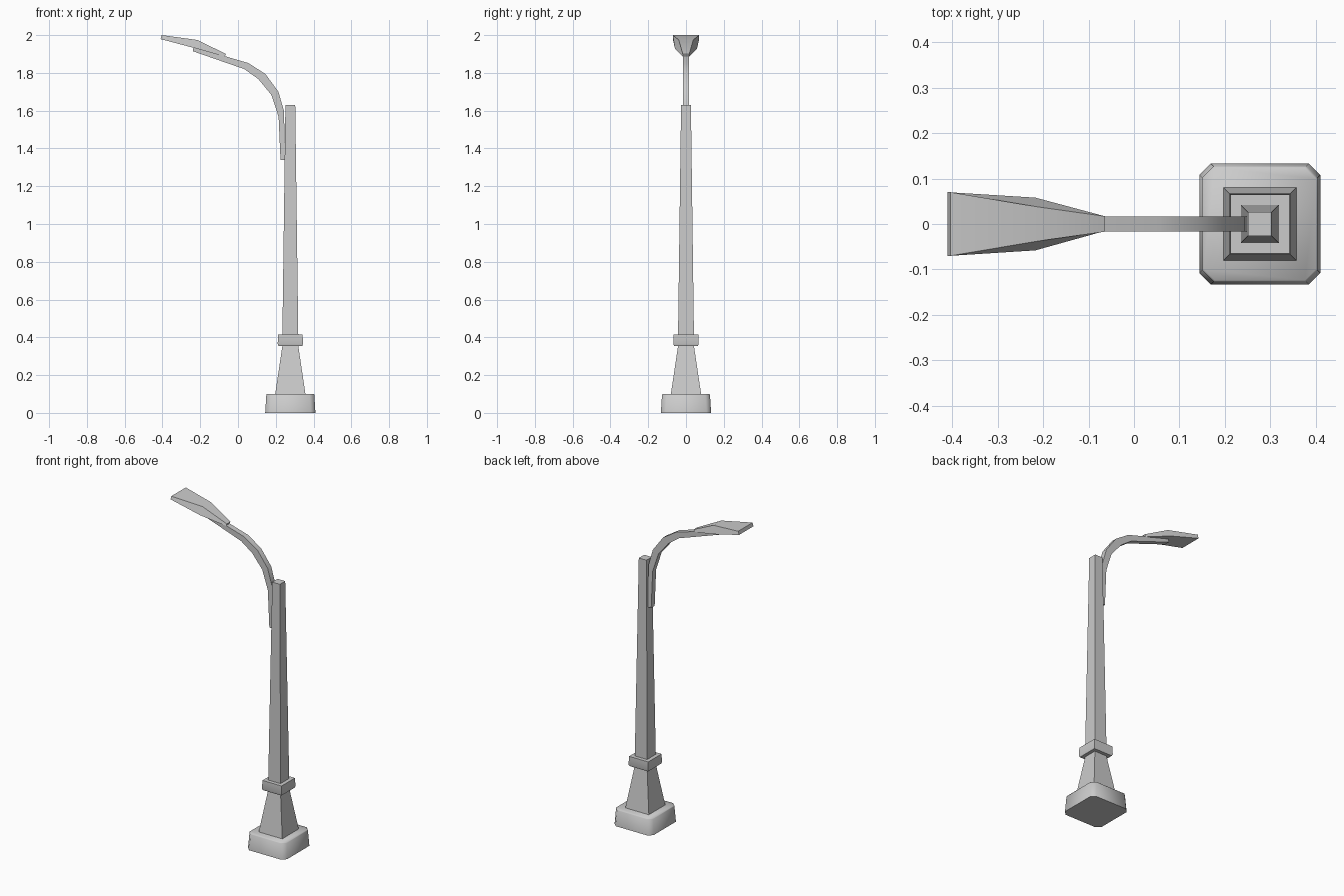
import bpy
import math

cube = bpy.data.objects.get("Cube")
if cube:
    bpy.data.objects.remove(cube)

POLE_X = 0.277

metal = bpy.data.materials.new("grey metal")
metal.use_nodes = True
metal.diffuse_color = (0.6, 0.6, 0.6, 1)
metal.node_tree.nodes["Principled BSDF"].inputs["Base Color"].default_value = (0.6, 0.6, 0.6, 1)


def loft(name, rings, smooth=30):
    """Skin a list of equal-sized point rings and cap both ends."""
    n = len(rings[0])
    verts = [p for ring in rings for p in ring]
    faces = [list(range(n))[::-1], list(range(len(verts) - n, len(verts)))]
    for r in range(len(rings) - 1):
        for i in range(n):
            j = (i + 1) % n
            faces.append([r * n + i, r * n + j, (r + 1) * n + j, (r + 1) * n + i])
    mesh = bpy.data.meshes.new(name)
    mesh.from_pydata(verts, [], faces)
    mesh.materials.append(metal)
    obj = bpy.data.objects.new(name, mesh)
    bpy.context.collection.objects.link(obj)
    bpy.ops.object.select_all(action="DESELECT")
    obj.select_set(True)
    bpy.context.view_layer.objects.active = obj
    # Make every shell face outward
    bpy.ops.object.mode_set(mode="EDIT")
    bpy.ops.mesh.select_all(action="SELECT")
    bpy.ops.mesh.normals_make_consistent(inside=False)
    bpy.ops.object.mode_set(mode="OBJECT")
    bpy.ops.object.shade_smooth_by_angle(angle=math.radians(smooth))
    return obj


def square(h, z):
    return [(POLE_X + sx * h, sy * h, z) for sx, sy in ((-1, -1), (1, -1), (1, 1), (-1, 1))]


def octagon(h, z, cut=0.025):
    c = h - cut
    pts = ((-c, -h), (c, -h), (h, -c), (h, c), (c, h), (-c, h), (-h, c), (-h, -c))
    return [(POLE_X + x, y, z) for x, y in pts]


def section(lower, upper, low_half, up_half):
    """Cross-section of the arm or lamp, from lower and upper (x, z) points."""
    (lx, lz), (ux, uz) = lower, upper
    return [(lx, -low_half, lz), (lx, low_half, lz), (ux, up_half, uz), (ux, -up_half, uz)]


# Post, from the ground up
loft("base", [octagon(0.133, 0), octagon(0.127, 0.096), octagon(0.124, 0.1)], 60)
loft("pedestal", [square(0.08, 0.1), square(0.042, 0.355)])
loft("collar", [square(0.063, 0.355), square(0.067, 0.365), square(0.065, 0.415)])
loft("pole", [square(0.042, 0.415), square(0.026, 1.63)])

# Curved arm, as pairs of lower and upper edge points
arm_path = [
    ((0.225, 1.34), (0.25, 1.34)),
    ((0.215, 1.567), (0.243, 1.6)),
    ((0.177, 1.683), (0.214, 1.7)),
    ((0.108, 1.767), (0.145, 1.794)),
    ((0.034, 1.82), (0.055, 1.852)),
    ((-0.24, 1.915), (-0.235, 1.937)),
]
loft("arm", [section(lo, up, 0.017, 0.017) for lo, up in arm_path])

# Lamp head, from the open end to the narrow neck
loft("lamp_head", [
    section((-0.41, 1.979), (-0.404, 2.0), 0.07, 0.07),
    section((-0.217, 1.928), (-0.214, 1.974), 0.058, 0.038),
    section((-0.07, 1.886), (-0.064, 1.9), 0.017, 0.017),
], 50)
